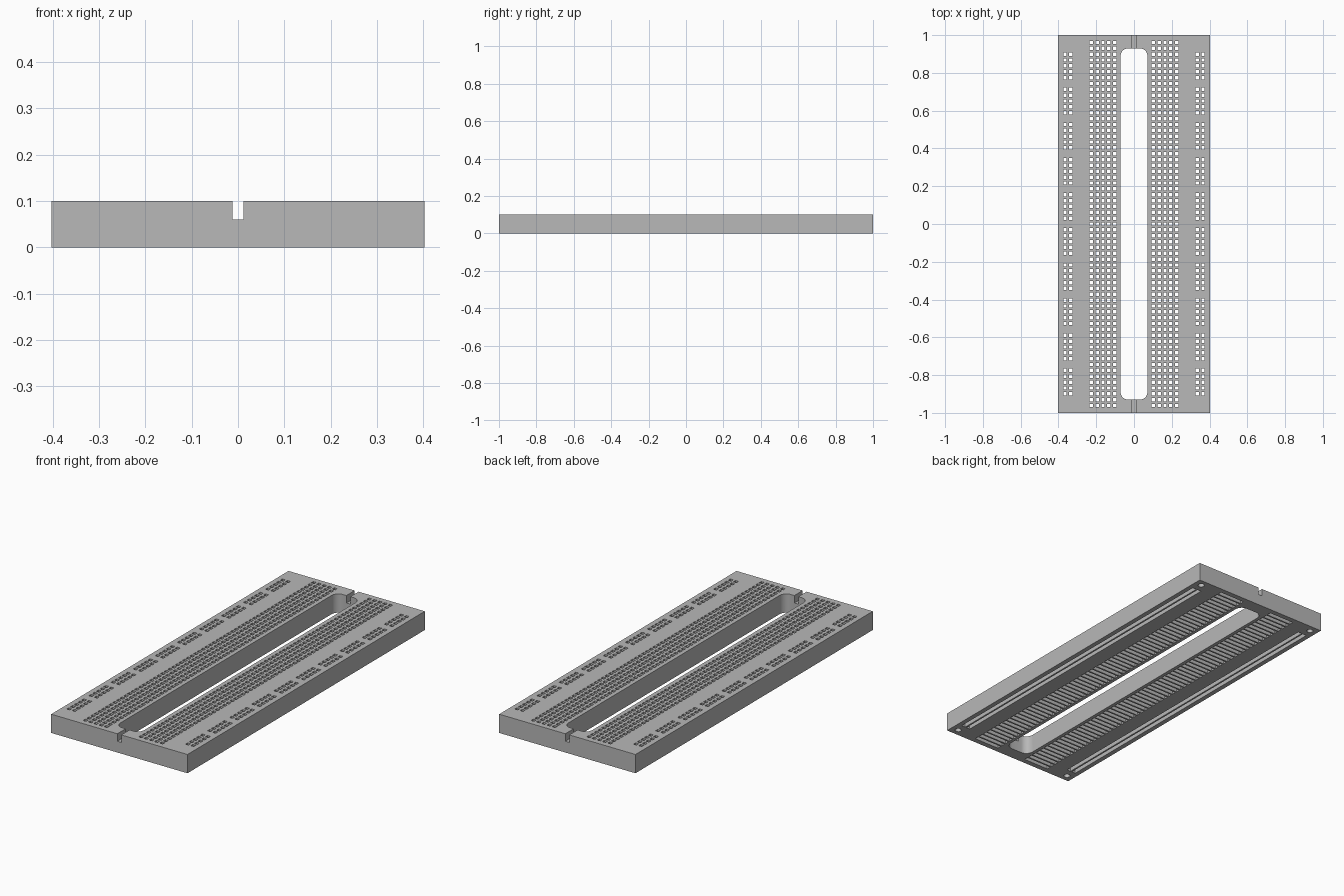
import bpy, bmesh, math
from mathutils import Matrix, Vector

if "Cube" in bpy.data.objects:
    bpy.data.objects.remove(bpy.data.objects["Cube"])

PITCH = 0.031          # hole spacing
HALF_X, HALF_Y, HEIGHT = 0.402, 1.0, 0.1
CEILING = 0.08         # top of the contact channels

grey = bpy.data.materials.new("light grey plastic")
grey.diffuse_color = (0.48, 0.48, 0.48, 1)
grey.use_nodes = True
grey.node_tree.nodes["Principled BSDF"].inputs["Base Color"].default_value = grey.diffuse_color


def box(bm, x, y, z0, z1, sx, sy):
    size = Matrix.Diagonal((sx, sy, z1 - z0, 1))
    bmesh.ops.create_cube(bm, size=1, matrix=Matrix.Translation((x, y, (z0 + z1) / 2)) @ size)


def finish(bm, name):
    bmesh.ops.recalc_face_normals(bm, faces=bm.faces)
    mesh = bpy.data.meshes.new(name)
    bm.to_mesh(mesh)
    bm.free()
    mesh.materials.append(grey)
    ob = bpy.data.objects.new(name, mesh)
    bpy.context.collection.objects.link(ob)
    return ob


# Board block
bm = bmesh.new()
box(bm, 0, 0, 0, HEIGHT, HALF_X * 2, HALF_Y * 2)
board = finish(bm, "breadboard")

# Hole positions: terminal rows and grouped power rails
rows = [(i - 31) * PITCH for i in range(63)]
rail_rows = [(i - 29.5 + 0.5) * PITCH for i in range(59) if i % 6 != 5]
strip_cols = [0.164 + (i - 2) * PITCH for i in range(5)]
rail_cols = [0.35 - PITCH / 2, 0.35 + PITCH / 2]

# Contact channels open to the underside
bm = bmesh.new()
for side in (-1, 1):
    for y in rows:
        box(bm, side * 0.164, y, -0.05, CEILING, 0.15, 0.022)
    for x in rail_cols:
        box(bm, side * x, 0, -0.05, CEILING, 0.022, 1.83)
    # Blind mounting holes in the corners
    for y in (-0.962, 0.962):
        bmesh.ops.create_cone(bm, cap_ends=True, segments=24, radius1=0.016, radius2=0.016,
                              depth=0.1, matrix=Matrix.Translation((side * 0.361, y, 0)))
channels = finish(bm, "channel_cutter")

# Square contact holes in the top
bm = bmesh.new()
for side in (-1, 1):
    for cols, ys in ((strip_cols, rows), (rail_cols, rail_rows)):
        for x in cols:
            for y in ys:
                box(bm, side * x, y, CEILING - 0.02, HEIGHT + 0.05, 0.018, 0.018)
holes = finish(bm, "hole_cutter")

# Rounded central opening
bm = bmesh.new()
R, SX, SY = 0.04, 0.071, 0.93
ring = []
for k, (cx, cy) in enumerate(((1, 1), (-1, 1), (-1, -1), (1, -1))):
    for j in range(9):
        a = math.radians(90 * k + 90 * j / 8)
        ring.append(bm.verts.new((cx * (SX - R) + R * math.cos(a),
                                  cy * (SY - R) + R * math.sin(a), -0.05)))
face = bm.faces.new(ring)
top = bmesh.ops.extrude_face_region(bm, geom=[face])["geom"]
bmesh.ops.translate(bm, vec=Vector((0, 0, HEIGHT + 0.1)),
                    verts=[v for v in top if isinstance(v, bmesh.types.BMVert)])
opening = finish(bm, "opening_cutter")

# Notches joining the opening to both ends
bm = bmesh.new()
box(bm, 0, 0, 0.06, HEIGHT + 0.05, 0.023, 2.1)
notch = finish(bm, "notch_cutter")

# Cut everything and clear the cutters away
cutters = (channels, holes, opening, notch)
for cutter in cutters:
    cutter.hide_render = True
    mod = board.modifiers.new(cutter.name, 'BOOLEAN')
    mod.operation = 'DIFFERENCE'
    mod.solver = 'MANIFOLD'
    mod.object = cutter
bpy.context.view_layer.update()
deps = bpy.context.evaluated_depsgraph_get()
cut_mesh = bpy.data.meshes.new_from_object(board.evaluated_get(deps))
board.modifiers.clear()
board.data = cut_mesh
board.data.materials.clear()
board.data.materials.append(grey)
for cutter in cutters:
    bpy.data.objects.remove(cutter)

# Smooth only the rounded walls
bpy.ops.object.select_all(action='DESELECT')
board.select_set(True)
bpy.context.view_layer.objects.active = board
bpy.ops.object.shade_smooth_by_angle(angle=math.radians(30))
